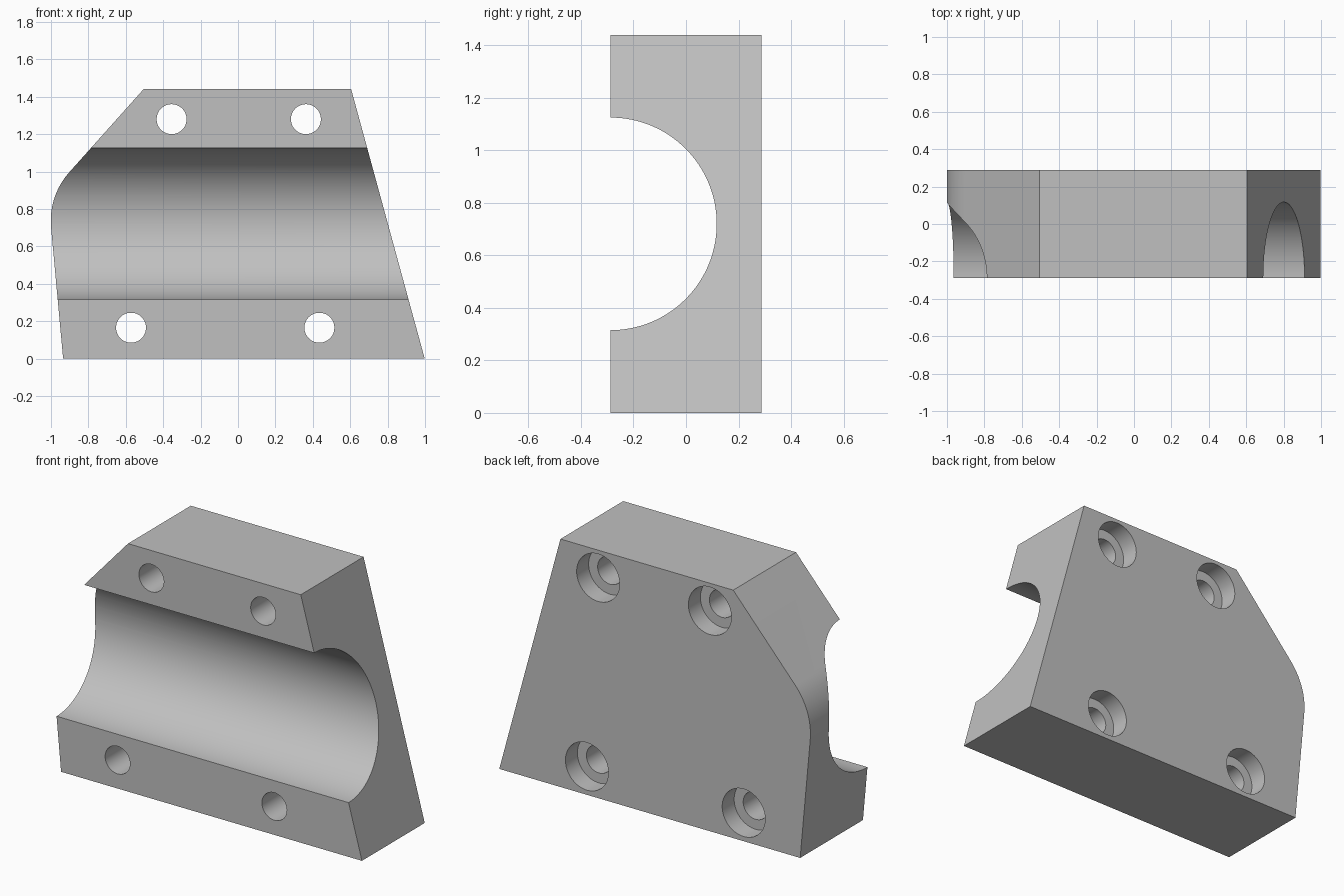
import bpy, bmesh, math
from mathutils import Vector

cube = bpy.data.objects.get("Cube")
if cube:
    bpy.data.objects.remove(cube, do_unlink=True)

HALF = 0.288      # half thickness of the block
HEIGHT = 1.44

grey = bpy.data.materials.new("plain grey")
grey.use_nodes = True
colour = (0.53, 0.53, 0.53, 1)
grey.diffuse_color = colour
grey.node_tree.nodes["Principled BSDF"].inputs["Base Color"].default_value = colour


def fillet(before, corner, after, length, steps=20):
    """Points of a round that starts and ends a given length from the corner."""
    a = (before - corner).normalized()
    b = (after - corner).normalized()
    half = a.angle(b) / 2
    radius = length * math.tan(half)
    centre = corner + (a + b).normalized() * length / math.cos(half)
    start, end = corner + a * length - centre, corner + b * length - centre
    turn = start.angle(end)
    return [centre + (start * math.sin((1 - t) * turn) + end * math.sin(t * turn)) / math.sin(turn)
            for t in (i / steps for i in range(steps + 1))]


def cylinder(name, radius, centre, length, axis, sides=64):
    rotation = (math.pi / 2, 0, 0) if axis == "y" else (0, math.pi / 2, 0)
    bpy.ops.mesh.primitive_cylinder_add(vertices=sides, radius=radius, depth=length,
                                        location=centre, rotation=rotation)
    obj = bpy.context.object
    obj.name = name
    obj.data.materials.append(grey)
    obj.hide_render = True
    return obj


# Block: side outline with one rounded corner, extruded through the thickness
base_right, base_left = Vector((-0.935, 0)), Vector((0.998, 0))
top_left, top_right = Vector((0.605, HEIGHT)), Vector((-0.505, HEIGHT))
shoulder = Vector((-1.015, 0.87))
outline = [base_right, base_left, top_left, top_right]
outline += fillet(top_right, shoulder, base_right, 0.17)

bm = bmesh.new()
face = bm.faces.new([bm.verts.new((p.x, -HALF, p.y)) for p in outline])
result = bmesh.ops.extrude_face_region(bm, geom=[face])
bmesh.ops.translate(bm, vec=(0, 2 * HALF, 0),
                    verts=[v for v in result["geom"] if isinstance(v, bmesh.types.BMVert)])
bmesh.ops.recalc_face_normals(bm, faces=bm.faces)
mesh = bpy.data.meshes.new("clamp_block")
bm.to_mesh(mesh)
bm.free()
mesh.materials.append(grey)
block = bpy.data.objects.new("clamp_block", mesh)
bpy.context.collection.objects.link(block)

# Half-round channel across the front
cutters = [cylinder("channel_cutter", 0.405, (0, -HALF, 0.72), 3, "x", 128)]

# Bolt holes, counterbored from the back
COUNTERBORE_DEPTH = 0.11
for i, (x, z) in enumerate([(-0.355, 1.28), (0.363, 1.28), (-0.572, 0.165), (0.435, 0.165)]):
    cutters.append(cylinder(f"bolt_hole_cutter_{i}", 0.08, (x, 0, z), 1, "y"))
    cutters.append(cylinder(f"counterbore_cutter_{i}", 0.138,
                            (x, HALF, z), 2 * COUNTERBORE_DEPTH, "y"))

bpy.ops.object.select_all(action="DESELECT")
block.select_set(True)
bpy.context.view_layer.objects.active = block
for cutter in cutters:
    cut = block.modifiers.new(cutter.name, "BOOLEAN")
    cut.operation = "DIFFERENCE"
    cut.solver = "EXACT"
    cut.object = cutter
    bpy.ops.object.modifier_apply(modifier=cut.name)
    bpy.data.objects.remove(cutter, do_unlink=True)

bpy.ops.object.shade_smooth_by_angle(angle=math.radians(30))
